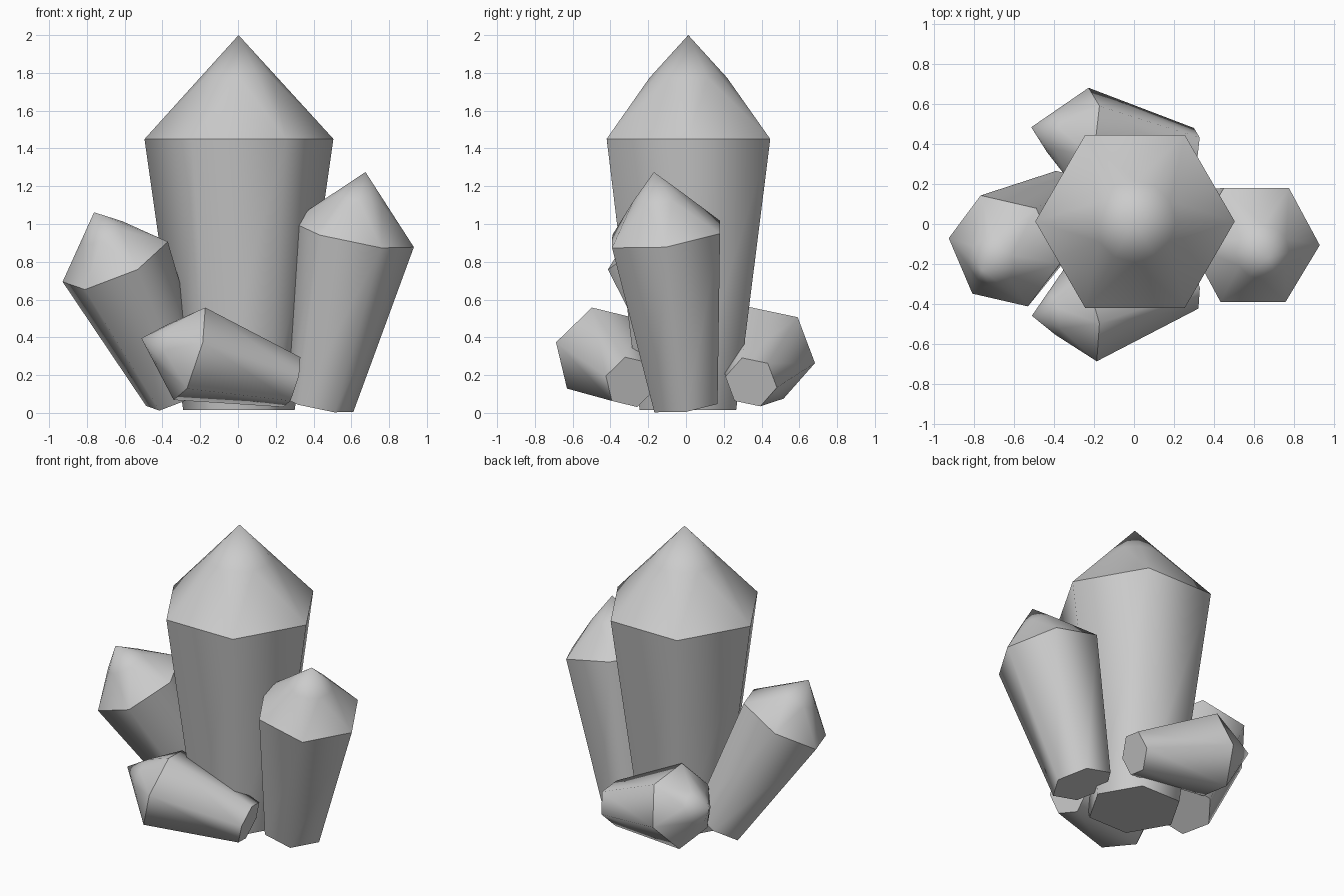
import bpy, bmesh
from math import cos, sin, pi
from mathutils import Vector

if "Cube" in bpy.data.objects:
    bpy.data.objects.remove(bpy.data.objects["Cube"])


def crystal(name, base, rim, apex, r_base, r_rim, corner):
    """Six-sided tapering shaft with a faceted point; 'corner' aims one hexagon corner."""
    base, rim, apex = Vector(base), Vector(rim), Vector(apex)
    axis = (apex - base).normalized()
    u = Vector(corner)
    u = (u - axis * u.dot(axis)).normalized()
    v = axis.cross(u)
    bm = bmesh.new()

    def ring(centre, radius, count):
        return [bm.verts.new(centre + radius * (u * cos(2 * pi * i / count) + v * sin(2 * pi * i / count)))
                for i in range(count)]

    low = ring(base, r_base, 6)
    high = ring(rim, r_rim, 6)
    mid = ring(rim.lerp(apex, 0.59), r_rim * 0.41, 12)
    tip = bm.verts.new(apex)
    bm.faces.new(low[::-1])
    for i in range(6):
        j = (i + 1) % 6
        a, b, c = mid[2 * i], mid[2 * i + 1], mid[(2 * i + 2) % 12]
        bm.faces.new((low[i], low[j], high[j], high[i]))
        # pointed cap
        bm.faces.new((high[i], b, a))
        bm.faces.new((high[i], high[j], b))
        bm.faces.new((high[j], c, b))
        bm.faces.new((a, b, tip))
        bm.faces.new((b, c, tip))
    bmesh.ops.recalc_face_normals(bm, faces=bm.faces[:])
    # smooth facets with crisp edges round the base and shoulder
    for f in bm.faces:
        f.smooth = True
    for loop in (low, high):
        for i in range(6):
            bm.edges.get((loop[i], loop[(i + 1) % 6])).smooth = False
    mesh = bpy.data.meshes.new(name)
    bm.to_mesh(mesh)
    bm.free()
    bpy.context.collection.objects.link(bpy.data.objects.new(name, mesh))


# tall central crystal
crystal("main_crystal", (0.005, 0.01, 0.015), (0.005, 0.013, 1.45), (0.003, 0.012, 2.0),
        0.295, 0.5, (1, 0, 0))
# leaning side crystals
crystal("right_crystal", (0.42, 0, 0.045), (0.605, -0.105, 0.945), (0.675, -0.17, 1.275),
        0.195, 0.333, (0.325, 0, -0.075))
crystal("left_crystal", (-0.32, 0.1, 0.1), (-0.65, -0.135, 0.80), (-0.762, -0.23, 1.062),
        0.182, 0.305, (-0.28, 0.06, -0.095))
# low crystals lying in front and behind
crystal("front_crystal", (0.285, -0.29, 0.163), (-0.257, -0.44, 0.313), (-0.512, -0.46, 0.395),
        0.143, 0.265, (0.087, -0.06, 0.2525))
crystal("back_crystal", (0.285, 0.345, 0.163), (-0.257, 0.425, 0.318), (-0.515, 0.485, 0.395),
        0.14, 0.265, (0.03, 0.26, -0.055))
